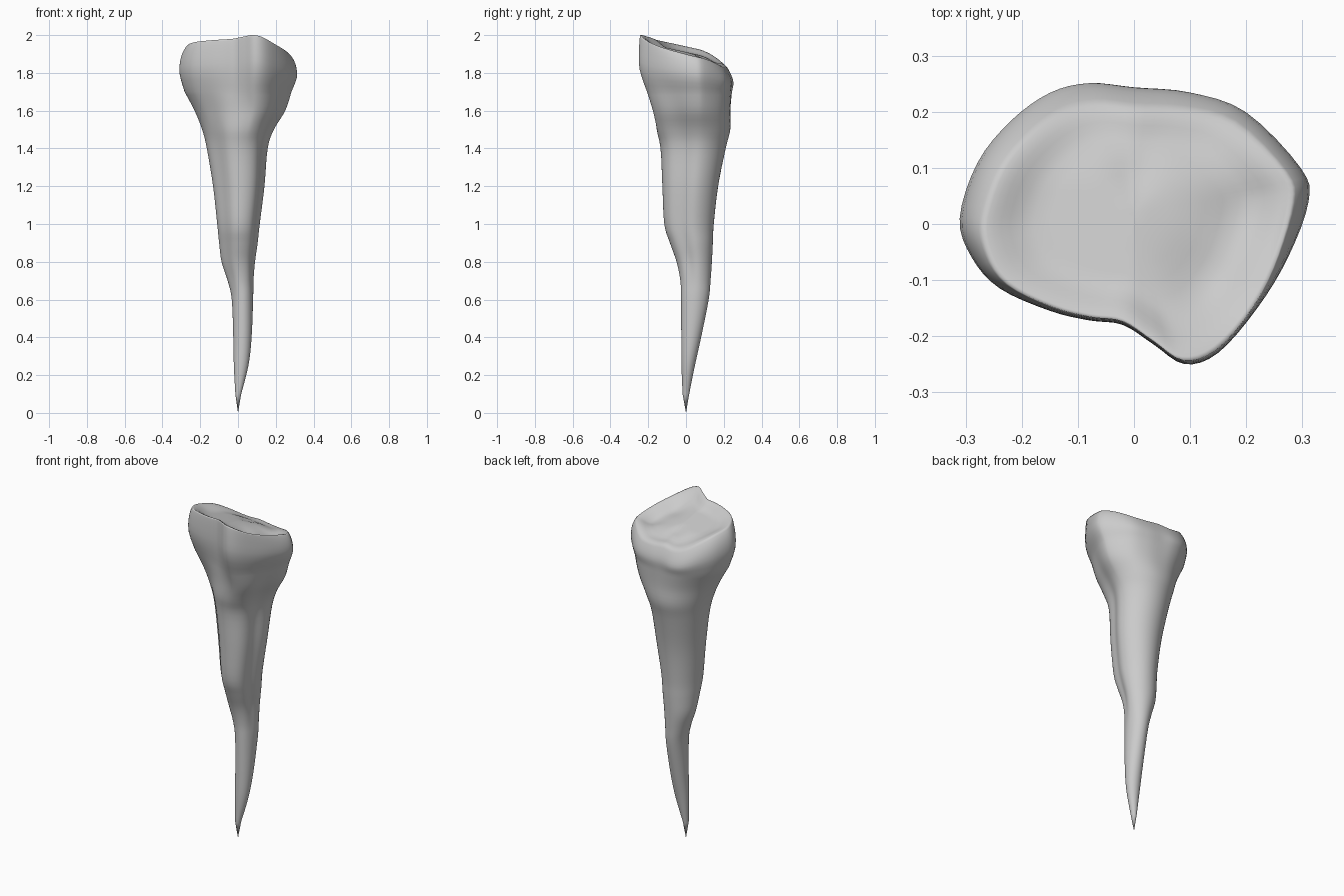
import bpy, bmesh
from math import atan2, cos, sin, exp
from mathutils import Vector

cube = bpy.data.objects.get("Cube")
if cube:
    bpy.data.objects.remove(cube, do_unlink=True)

# Outline of the head seen from above, counter-clockwise
HEAD = [(.312, .04), (.298, .1), (.2, .2), (.1, .235), (0, .244), (-.08, .252),
        (-.15, .235), (-.22, .185), (-.28, .11), (-.312, .01), (-.29, -.06),
        (-.24, -.115), (-.15, -.155), (-.08, -.172), (-.02, -.18), (.035, -.215),
        (.09, -.25), (.15, -.23), (.22, -.15), (.275, -.06)]

# Shaft extents: height, min x, max x, min y, max y
SHAFT = [(.1, -.014, .017, -.018, .017), (.25, -.022, .055, -.024, .047),
         (.4, -.025, .072, -.025, .08), (.6, -.033, .08, -.026, .12),
         (.7, -.055, .082, -.03, .13), (.8, -.087, .09, -.05, .137),
         (.9, -.1, .104, -.085, .142), (1, -.11, .115, -.115, .147),
         (1.2, -.132, .14, -.125, .17), (1.4, -.165, .157, -.135, .21),
         (1.5, -.19, .19, -.16, .235), (1.6, -.23, .25, -.182, .237),
         (1.7, -.283, .283, -.21, .245)]
NECK = 1.7
CENTRE = Vector((0, .02))


def spline(points, steps, closed):
    """Catmull-Rom resampling of a list of tuples."""
    pts = [Vector(p) for p in points]
    n = len(pts)
    pick = (lambda i: pts[i % n]) if closed else (lambda i: pts[max(0, min(n - 1, i))])
    result = []
    for i in range(n if closed else n - 1):
        a, b, c, d = (pick(i + k) for k in (-1, 0, 1, 2))
        for k in range(steps):
            t = k / steps
            result.append(b + (c - a) * (t / 2)
                          + (a * 2 - b * 5 + c * 4 - d) * (t * t / 2)
                          + (b * 3 - a - c * 3 + d) * (t ** 3 / 2))
    if not closed:
        result.append(pts[-1])
    return result


def smooth(low, high, value):
    t = max(0, min(1, (value - low) / (high - low)))
    return t * t * (3 - 2 * t)


def bump(x, y, cx, cy, width):
    return exp(-((x - cx) ** 2 + (y - cy) ** 2) / width ** 2)


def rim_height(x, y):
    """Sloping top of the head, falling to the back and left."""
    back = max(y - .06, 0)
    return (1.94 - .22 * y - .15 * max(x, 0) - 2.5 * back * back
            + .02 * bump(x, y, .09, -.25, .1))


outline = spline(HEAD, 4, True)
angles = [atan2(p.y, p.x) for p in outline]


def fit(shape, x0, x1, y0, y1):
    """Stretch a closed shape to the given extents."""
    xs, ys = [p.x for p in shape], [p.y for p in shape]
    sx, sy = (x1 - x0) / (max(xs) - min(xs)), (y1 - y0) / (max(ys) - min(ys))
    return [Vector((x0 + (p.x - min(xs)) * sx, y0 + (p.y - min(ys)) * sy)) for p in shape]


def section(z, x0, x1, y0, y1):
    """Shaft section: an oval with a groove and a chamfer beside the front ridge."""
    depth = smooth(.55, .85, z)
    oval = []
    for a in angles:
        r = 1 - depth * (.17 * exp(-((a + .35) / .42) ** 2) + .13 * exp(-((a + 2.4) / .45) ** 2))
        oval.append(Vector((r * cos(a), r * sin(a))))
    oval = fit(oval, x0, x1, y0, y1)
    head = fit(outline, x0, x1, y0, y1)
    w = smooth(1.4, 1.85, z)
    return [Vector((*o.lerp(h, w), z)) for o, h in zip(oval, head)]


rings = [section(*row) for row in spline(SHAFT, 4, False)]
neck = rings[-1]

# Bulging wall of the head: fraction of height, closeness to the full outline, rim inset
for f, grow, inset in [(.12, .3, 0), (.25, .62, 0), (.4, .9, 0), (.54, 1, .03), (.68, 1, .12),
                       (.8, 1, .3), (.9, 1, .55), (.97, 1, .82), (1, 1, 1)]:
    ring = []
    for n, p in zip(neck, outline):
        lip = (.15 - .05 * smooth(0, .25, p.x)) * (1 - .8 * smooth(-.05, .2, -p.y))
        q = n.xy.lerp(p, grow)
        q = CENTRE + (q - CENTRE) * (1 - lip * inset)
        ring.append(Vector((*q, NECK + f * (rim_height(*q) - NECK))))
    rings.append(ring)

# Shallow dish on top of the head, with a curved trough and a pit
rim = rings[-1]


def dish(q, s):
    trough = bump(*q, .2, .01, .07) + bump(*q, .13, -.1, .07)
    return (rim_height(*q) - .03 * smooth(0, .35, 1 - s)
            - .018 * trough - .012 * bump(*q, 0, .09, .04))


for s in (.97, .93, .88, .82, .75, .66, .56, .45, .34, .22, .1):
    ring = []
    for p in rim:
        q = CENTRE + (p.xy - CENTRE) * s
        ring.append(Vector((*q, dish(q, s))))
    rings.append(ring)

# Skin the rings and close both ends
bm = bmesh.new()
loops = [[bm.verts.new(p) for p in ring] for ring in rings]
count = len(outline)
for low, high in zip(loops, loops[1:]):
    for i in range(count):
        j = (i + 1) % count
        bm.faces.new((low[i], low[j], high[j], high[i]))
tip = bm.verts.new((0, 0, 0))
middle = bm.verts.new((*CENTRE, dish(CENTRE, 0)))
for i in range(count):
    j = (i + 1) % count
    bm.faces.new((tip, loops[0][j], loops[0][i]))
    bm.faces.new((middle, loops[-1][i], loops[-1][j]))
bmesh.ops.recalc_face_normals(bm, faces=bm.faces)
for face in bm.faces:
    face.smooth = True

mesh = bpy.data.meshes.new("bone")
bm.to_mesh(mesh)
bm.free()
bone = bpy.data.objects.new("bone", mesh)
bpy.context.collection.objects.link(bone)

# Plain grey surface
grey = bpy.data.materials.new("plain_grey")
grey.use_nodes = True
colour = (.6, .6, .6, 1)
grey.diffuse_color = colour
grey.node_tree.nodes["Principled BSDF"].inputs["Base Color"].default_value = colour
mesh.materials.append(grey)
